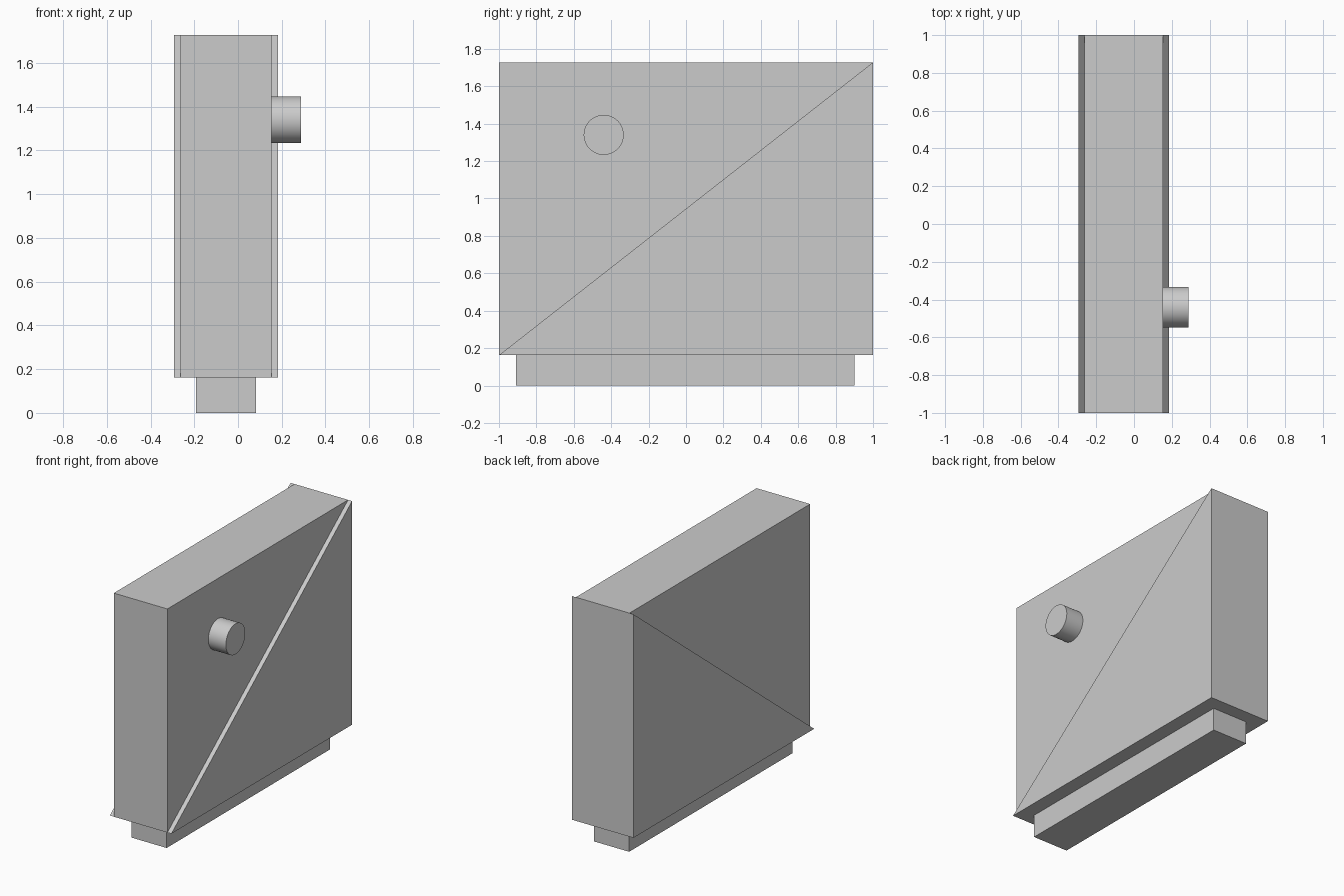
import bpy, bmesh, math
from mathutils import Matrix

if "Cube" in bpy.data.objects:
    bpy.data.objects.remove(bpy.data.objects["Cube"], do_unlink=True)

# One plain grey for everything
grey = bpy.data.materials.new("light_grey")
grey.use_nodes = True
colour = (0.6, 0.6, 0.6, 1.0)
grey.diffuse_color = colour
grey.node_tree.nodes["Principled BSDF"].inputs["Base Color"].default_value = colour


def finish(name, bm):
    bmesh.ops.recalc_face_normals(bm, faces=bm.faces)
    mesh = bpy.data.meshes.new(name)
    bm.to_mesh(mesh)
    bm.free()
    mesh.materials.append(grey)
    obj = bpy.data.objects.new(name, mesh)
    bpy.context.scene.collection.objects.link(obj)
    return obj


def prism(name, profile, x0, x1):
    """Extrude a (y, z) profile along x from x0 to x1."""
    bm = bmesh.new()
    face = bm.faces.new([bm.verts.new((x0, y, z)) for y, z in profile])
    ext = bmesh.ops.extrude_face_region(bm, geom=[face])
    moved = [v for v in ext["geom"] if isinstance(v, bmesh.types.BMVert)]
    bmesh.ops.translate(bm, verts=moved, vec=(x1 - x0, 0, 0))
    return finish(name, bm)


def rect(y0, y1, z0, z1):
    return [(y0, z0), (y1, z0), (y1, z1), (y0, z1)]


BOTTOM, TOP = 0.162, 1.728
LEFT, RIGHT, STEP = 0.153, -0.262, 0.031

# Main slab on a narrower plinth
prism("body", rect(-1, 1, BOTTOM, TOP), RIGHT, LEFT)
prism("base", rect(-0.908, 0.902, 0, BOTTOM), -0.191, 0.083)

# Raised triangular panel below the diagonal on each broad side
triangle = [(-1, BOTTOM), (1, BOTTOM), (1, TOP)]
prism("left_panel", triangle, LEFT, LEFT + STEP)
prism("right_panel", triangle, RIGHT - STEP, RIGHT)

# Round knob on the left side
bm = bmesh.new()
bmesh.ops.create_cone(
    bm, cap_ends=True, segments=48, radius1=0.107, radius2=0.107, depth=0.289 - LEFT,
    matrix=Matrix.Translation(((0.289 + LEFT) / 2, -0.44, 1.34))
    @ Matrix.Rotation(math.pi / 2, 4, "Y"))
knob = finish("knob", bm)
bpy.ops.object.select_all(action="DESELECT")
knob.select_set(True)
bpy.context.view_layer.objects.active = knob
bpy.ops.object.shade_smooth_by_angle(angle=math.radians(30))
